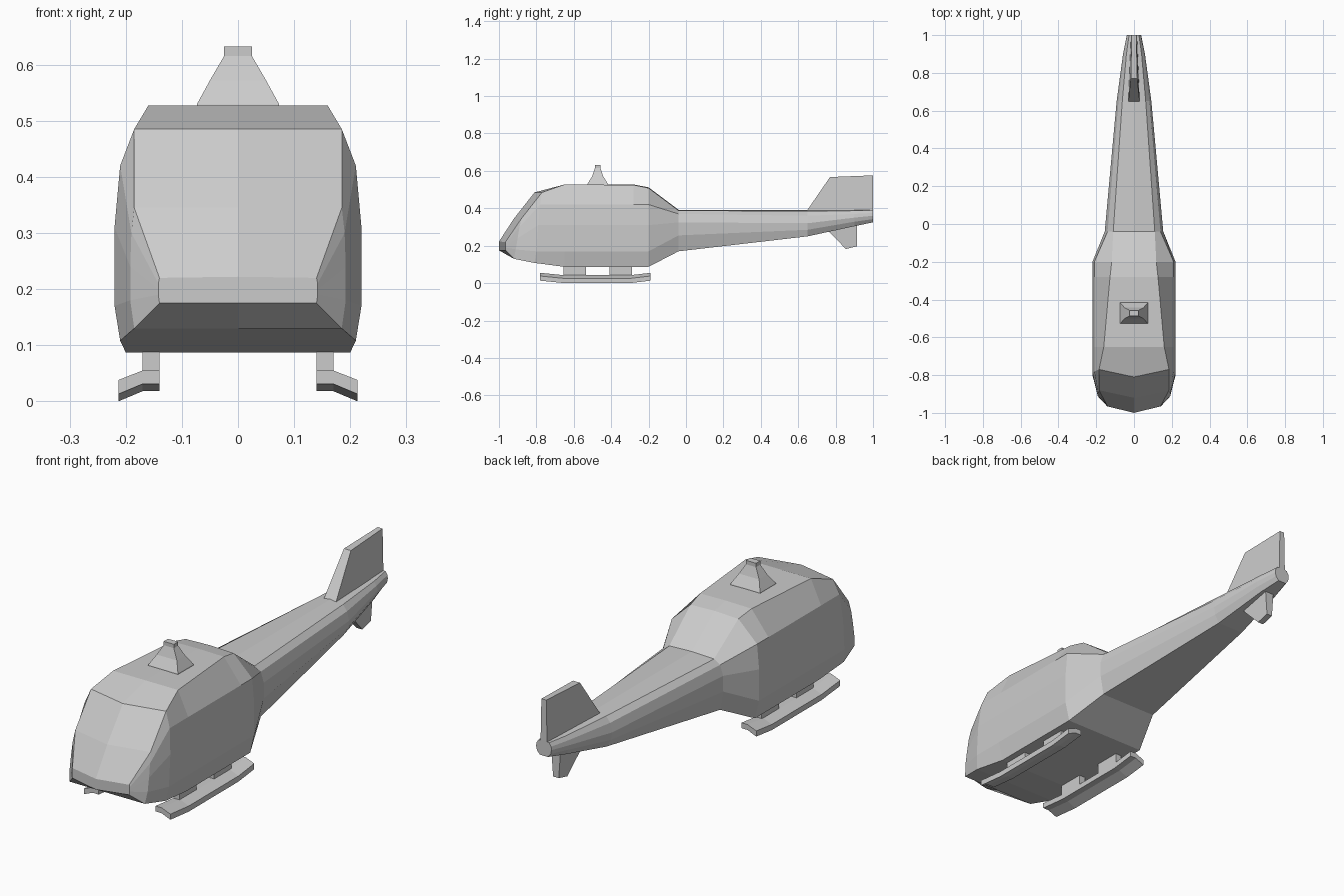
import bpy, bmesh

cube = bpy.data.objects.get("Cube")
if cube:
    bpy.data.objects.remove(cube, do_unlink=True)

grey = bpy.data.materials.new("light_grey")
grey.use_nodes = True
colour = (0.6, 0.6, 0.6, 1)
grey.diffuse_color = colour
grey.node_tree.nodes["Principled BSDF"].inputs["Base Color"].default_value = colour


def loft(name, rings):
    """Skin a row of equal-length rings and close both ends."""
    bm = bmesh.new()
    rows = [[bm.verts.new(p) for p in ring] for ring in rings]
    n = len(rows[0])
    for a, b in zip(rows, rows[1:]):
        for i in range(n):
            j = (i + 1) % n
            bm.faces.new((a[i], a[j], b[j], b[i]))
    bm.faces.new(rows[0][::-1])
    bm.faces.new(rows[-1])
    bmesh.ops.recalc_face_normals(bm, faces=bm.faces)
    mesh = bpy.data.meshes.new(name)
    bm.to_mesh(mesh)
    bm.free()
    mesh.materials.append(grey)
    obj = bpy.data.objects.new(name, mesh)
    bpy.context.collection.objects.link(obj)
    return obj


def rect(x, y0, y1, z, cx=0):
    return [(cx - x, y0, z), (cx + x, y0, z), (cx + x, y1, z), (cx - x, y1, z)]


def body_ring(y, top, bottom, bow_top, bow_low, side):
    """Mirrored cross-section; the bows sweep the sides back from the centre."""
    last = len(side) - 1
    half = [(x, y + bow_top + (bow_low - bow_top) * i / last, z)
            for i, (x, z) in enumerate(side)]
    other = [(-x, yy, z) for x, yy, z in reversed(half)]
    return [(0, y, top)] + half + [(0, y, bottom)] + other


# Fuselage: nose, cabin, tail boom
cabin = [(.21, .42), (.22, .31), (.22, .17), (.2, .087)]
stations = [
    (-1, .222, .175, .035, .035, [(.14, .22), (.142, .21), (.142, .2), (.142, .19), (.14, .175)]),
    (-.92, .345, .13, .04, 0, [(.185, .345), (.19, .3), (.192, .24), (.192, .18), (.185, .13)]),
    (-.81, .485, .108, .04, 0, [(.185, .485), (.21, .42), (.22, .31), (.22, .17), (.21, .108)]),
    (-.65, .527, .087, 0, 0, [(.16, .527)] + cabin),
    (-.28, .527, .087, 0, 0, [(.127, .525)] + cabin),
    (-.2, .512, .087, 0, 0, [(.118, .508)] + cabin),
    (-.04, .392, .17, 0, 0, [(.11, .388), (.14, .37), (.155, .325), (.155, .255), (.14, .17)]),
    (.65, .392, .25, 0, 0, [(.062, .385), (.082, .36), (.092, .32), (.085, .285), (.065, .25)]),
    (.9, .392, .304, 0, 0, [(.04, .387), (.052, .37), (.058, .35), (.052, .328), (.038, .304)]),
    (1, .392, .325, 0, 0, [(.026, .39), (.036, .375), (.038, .36), (.034, .342), (.02, .325)]),
]
loft("fuselage", [body_ring(*s) for s in stations])

# Rotor mast: flared pedestal
mast = [(.075, .057, .52), (.073, .055, .53), (.05, .029, .572), (.025, .015, .615), (.025, .015, .632)]
loft("rotor_mast", [rect(x, -.472 - y, -.472 + y, z) for x, y, z in mast])


# Tail fins: side outline with half-width at each corner
def fin(name, outline):
    loft(name, [[(s * w, y, z) for y, z, w in outline] for s in (-1, 1)])


fin("upper_fin", [(.645, .385, .03), (.77, .567, .017), (1, .576, .012), (1, .385, .016)])
fin("lower_fin", [(.76, .28, .022), (.855, .182, .014), (.915, .197, .014), (.915, .31, .022)])

# Landing skids with upturned ends, and their struts
runner = [(.14, .042), (.17, .042), (.213, .025), (.213, 0), (.17, .018), (.14, .018)]
path = [(-.78, .013), (-.65, 0), (-.3, 0), (-.19, .013)]
for side, label in ((1, "left"), (-1, "right")):
    loft(label + "_skid", [[(side * x, y, z + lift) for x, z in runner] for y, lift in path])
    for place, y in (("front", -.595), ("rear", -.35)):
        loft(f"{label}_{place}_strut",
             [rect(.015, y - .06, y + .06, z, side * .155) for z in (.035, .1)])
